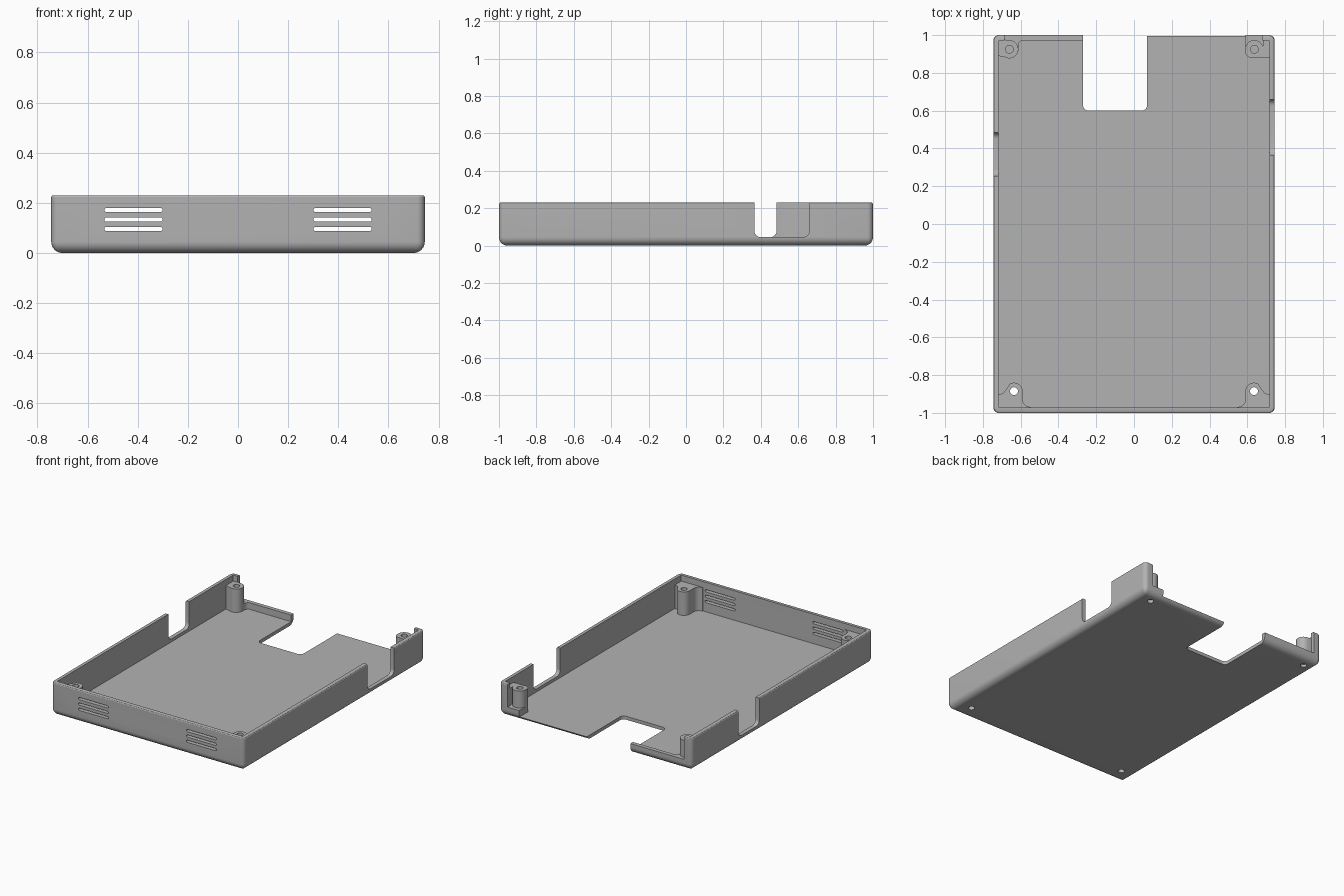
import bpy, bmesh, math

if "Cube" in bpy.data.objects:
    bpy.data.objects.remove(bpy.data.objects["Cube"])

grey = bpy.data.materials.new("light grey plastic")
grey.use_nodes = True
GREY = (0.45, 0.45, 0.45, 1)
grey.diffuse_color = GREY
grey.node_tree.nodes["Principled BSDF"].inputs["Base Color"].default_value = GREY

HX, HY, H = 0.745, 1.0, 0.23      # outer half sizes and height
WALL, FLOOR, FILLET = 0.028, 0.024, 0.045
POST_TOP = 0.188


def finish(name, bm):
    bmesh.ops.recalc_face_normals(bm, faces=bm.faces)
    me = bpy.data.meshes.new(name)
    bm.to_mesh(me)
    bm.free()
    ob = bpy.data.objects.new(name, me)
    bpy.context.collection.objects.link(ob)
    me.materials.append(grey)
    return ob


def arc(cx, cy, r, a0, a1, n=8):
    return [(cx + r * math.cos(math.radians(a0 + (a1 - a0) * i / n)),
             cy + r * math.sin(math.radians(a0 + (a1 - a0) * i / n))) for i in range(n + 1)]


def round_rect(x0, x1, y0, y1, r, n=8):
    return (arc(x1 - r, y1 - r, r, 0, 90, n) + arc(x0 + r, y1 - r, r, 90, 180, n)
            + arc(x0 + r, y0 + r, r, 180, 270, n) + arc(x1 - r, y0 + r, r, 270, 360, n))


def prism(name, outline, a, b, axis="z"):
    """Extrude a 2D outline from a to b along an axis."""
    place = {"x": lambda u, v, t: (t, u, v), "y": lambda u, v, t: (u, t, v),
             "z": lambda u, v, t: (u, v, t)}[axis]
    bm = bmesh.new()
    rings = [[bm.verts.new(place(u, v, t)) for u, v in outline] for t in (a, b)]
    n = len(outline)
    for ring in rings:
        bm.faces.new(ring)
    for i in range(n):
        j = (i + 1) % n
        bm.faces.new((rings[0][i], rings[0][j], rings[1][j], rings[1][i]))
    return finish(name, bm)


def box(name, x0, x1, y0, y1, z0, z1):
    return prism(name, [(x0, y0), (x1, y0), (x1, y1), (x0, y1)], z0, z1)


def boolean(ob, tool, op="DIFFERENCE"):
    mod = ob.modifiers.new("boolean", "BOOLEAN")
    mod.operation, mod.solver, mod.object = op, "EXACT", tool
    bpy.context.view_layer.objects.active = ob
    bpy.ops.object.modifier_apply(modifier=mod.name)
    bpy.data.objects.remove(tool)


# Tray shell: stacked rounded rings, outside up and inside down
levels = []
for i in range(9):
    a = math.radians(90 * i / 8)
    levels.append((FILLET * (1 - math.sin(a)), FILLET * (1 - math.cos(a))))
levels += [(0, H - 0.007), (0.003, H - 0.002), (0.007, H), (WALL, H), (WALL, FLOOR)]
bm = bmesh.new()
rings = []
for inset, z in levels:
    x, y = HX - inset, HY - inset
    ring = round_rect(-x, x, -y, y, max(0.03 - inset, 0.006))
    rings.append([bm.verts.new((u, v, z)) for u, v in ring])
for lo, hi in zip(rings, rings[1:]):
    for i in range(len(lo)):
        j = (i + 1) % len(lo)
        bm.faces.new((lo[i], lo[j], hi[j], hi[i]))
bm.faces.new(rings[0])
bm.faces.new(rings[-1])
tray = finish("tray_shell", bm)

# Rear opening: low lip on one side, bare floor edge on the other
boolean(tray, box("cutter", -0.685, 0.68, 0.95, 1.1, 0.07, 0.4))
boolean(tray, box("cutter", -0.27, 0.59, 0.95, 1.1, FLOOR, 0.4))

# Floor cutout at the rear
boolean(tray, prism("cutter", round_rect(-0.27, 0.07, 0.6, 1.2, 0.03), -0.1, 0.4))

# Side wall notches
boolean(tray, prism("cutter", round_rect(0.365, 0.66, 0.045, 0.5, 0.035), 0.69, 0.8, "x"))
boolean(tray, prism("cutter", round_rect(0.255, 0.485, 0.045, 0.5, 0.035), -0.8, -0.69, "x"))

# Front vent slots
for side in (-1, 1):
    for z in (0.096, 0.133, 0.171):
        cx = side * 0.417
        slot = round_rect(cx - 0.116, cx + 0.116, z - 0.008, z + 0.008, 0.0079, 5)
        boolean(tray, prism("cutter", slot, -1.1, -0.9, "y"))

# Screw posts, each blended into its corner
posts = []
IX, IY = HX - WALL + 0.004, HY - WALL + 0.004
for side, name in ((-1, "front_right_post"), (1, "front_left_post")):
    outline = (arc(0.635, -0.885, 0.045, 180, 60, 12) + arc(0.71, -0.87, 0.03, 210, 270, 5)
               + [(IX, -0.9), (IX, -IY), (0.545, -IY)]
               + arc(0.55, -0.928, 0.04, 270, 360))
    posts.append((prism(name, [(side * u, v) for u, v in outline], 0.02, POST_TOP),
                  side * 0.635, -0.885))

outline = (arc(-0.66, 0.925, 0.048, 240, 360, 12) + arc(-0.582, 0.945, 0.03, 180, 90)
           + [(-0.582, IY), (-IX, IY), (-IX, 0.89)])
low_web = prism("rear_right_post_web", outline, 0.02, 0.0695)
outline = (arc(-0.66, 0.925, 0.048, 240, 450, 20) + [(-0.685, IY), (-IX, IY), (-IX, 0.89)])
posts.append((prism("rear_right_post", outline, 0.02, POST_TOP), -0.66, 0.925))

outline = (arc(0.637, 0.927, 0.047, 0, 180, 12) + arc(0.62, 0.91, 0.03, 180, 270)
           + [(IX, 0.88), (IX, IY), (0.684, IY)])
posts.append((prism("rear_left_post", outline, 0.02, POST_TOP), 0.637, 0.925))
base = box("rear_left_post_base", 0.59, 0.7, 0.9, IY, 0.02, 0.0695)

# Screw holes through posts and floor
for post, x, y in posts:
    for target in (post, tray):
        boolean(target, prism("cutter", arc(x, y, 0.021, 0, 345, 23), -0.1, 0.4))

# Smooth curved surfaces, keep edges sharp
for ob in [tray, low_web, base] + [p[0] for p in posts]:
    bpy.ops.object.select_all(action="DESELECT")
    ob.select_set(True)
    bpy.context.view_layer.objects.active = ob
    bpy.ops.object.shade_smooth_by_angle(angle=math.radians(30))
